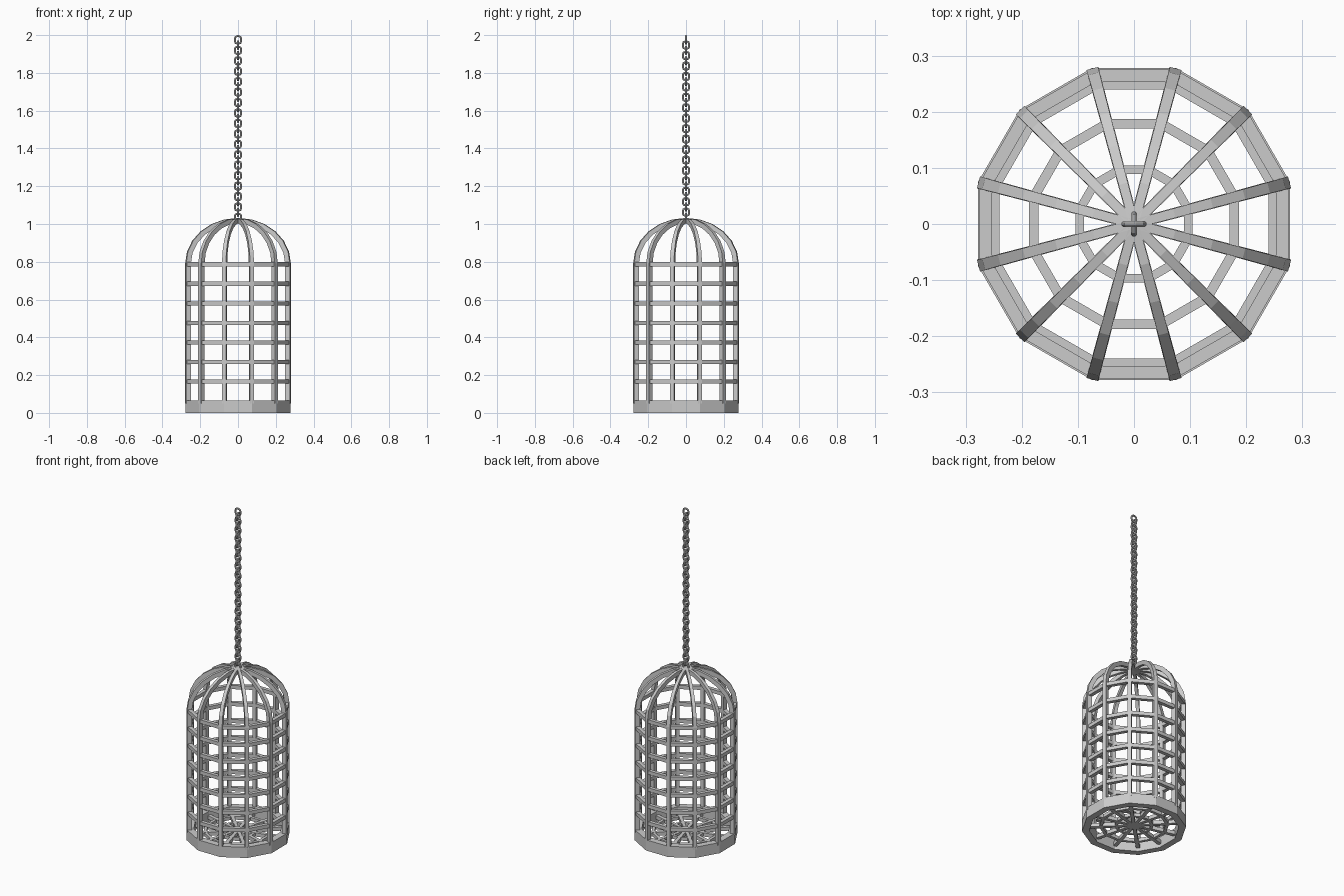
import bpy, bmesh, math
from mathutils import Vector

if "Cube" in bpy.data.objects:
    bpy.data.objects.remove(bpy.data.objects["Cube"])

N = 12
ANG = [math.radians(15 + 30 * k) for k in range(N)]


def finish(name, bm):
    bmesh.ops.recalc_face_normals(bm, faces=bm.faces)
    me = bpy.data.meshes.new(name)
    bm.to_mesh(me)
    bm.free()
    ob = bpy.data.objects.new(name, me)
    bpy.context.collection.objects.link(ob)
    return ob


def loft(bm, loops, closed):
    # skin a list of cross-section loops
    vs = [[bm.verts.new(p) for p in lp] for lp in loops]
    n, m = len(vs), len(vs[0])
    for i in range(n if closed else n - 1):
        a, b = vs[i], vs[(i + 1) % n]
        for j in range(m):
            bm.faces.new((a[j], a[(j + 1) % m], b[(j + 1) % m], b[j]))
    if not closed:
        bm.faces.new(vs[0])
        bm.faces.new(vs[-1])


def ring(name, r_in, r_out, z0, z1):
    # twelve-sided band with rectangular section
    bm = bmesh.new()
    sec = [(r_in, z0), (r_out, z0), (r_out, z1), (r_in, z1)]
    loft(bm, [[(r * math.cos(a), r * math.sin(a), z) for r, z in sec] for a in ANG], True)
    return finish(name, bm)


def ribs(name, stations):
    # radial bars: stations are (outer r, outer z, inner r, inner z, half width)
    bm = bmesh.new()
    for a in ANG:
        u = Vector((math.cos(a), math.sin(a), 0))
        t = Vector((-math.sin(a), math.cos(a), 0))
        z = Vector((0, 0, 1))
        loft(bm, [[u * ro + z * zo + t * w, u * ro + z * zo - t * w,
                   u * ri + z * zi - t * w, u * ri + z * zi + t * w]
                  for ro, zo, ri, zi, w in stations], False)
    return finish(name, bm)


# base band and horizontal hoops
ring("base_band", 0.248, 0.288, 0.0, 0.065)
for i in range(7):
    zc = 0.166 + i * 0.1035
    ring("hoop_%d" % i, 0.262, 0.285, zc - 0.011, zc + 0.011)

# upright bars bending into the dome
R, D, Z0, H = 0.287, 0.026, 0.79, 0.242
st = [(R, 0.05, R - D, 0.05, 0.011)]
for i in range(7):
    t = math.radians(15 * i)
    c, s = math.cos(t), math.sin(t)
    st.append((R * c, Z0 + H * s, (R - D) * c, Z0 + (H - D) * s, 0.011 - 0.003 * i / 6))
ribs("cage_bars", st)

# floor grid: spokes and two rings
ribs("floor_spokes", [(0.255, 0.042, 0.255, 0.020, 0.011), (0.0, 0.042, 0.0, 0.020, 0.009)])
ring("floor_ring_outer", 0.176, 0.194, 0.021, 0.041)
ring("floor_ring_inner", 0.092, 0.108, 0.021, 0.041)

# hanging chain: alternating links
W, L, r = 0.0165, 0.0195, 0.0058   # wire centre half-width, half-length, wire radius
arc = 0.0125
path = []
for cx, cz, a0 in ((1, 1, 0), (-1, 1, 90), (-1, -1, 180), (1, -1, 270)):
    for k in range(3):
        a = math.radians(a0 + 45 * k)
        path.append((cx * (W - arc) + arc * math.cos(a),
                     cz * (L - arc) + arc * math.sin(a), math.cos(a), math.sin(a)))
bm = bmesh.new()
count = 35
top = 2.0 - L - r
step = (top - 1.035) / (count - 1)
for i in range(count):
    zc = top - i * step
    loops = []
    for px, pz, nx, nz in path:
        lp = []
        for j in range(8):
            b = math.radians(45 * j + 22.5)
            h, d = r * math.cos(b), r * math.sin(b)
            x, z = px + nx * h, zc + pz + nz * h
            lp.append((x, d, z) if i % 2 == 0 else (d, x, z))
        loops.append(lp)
    loft(bm, loops, True)
finish("chain", bm)
